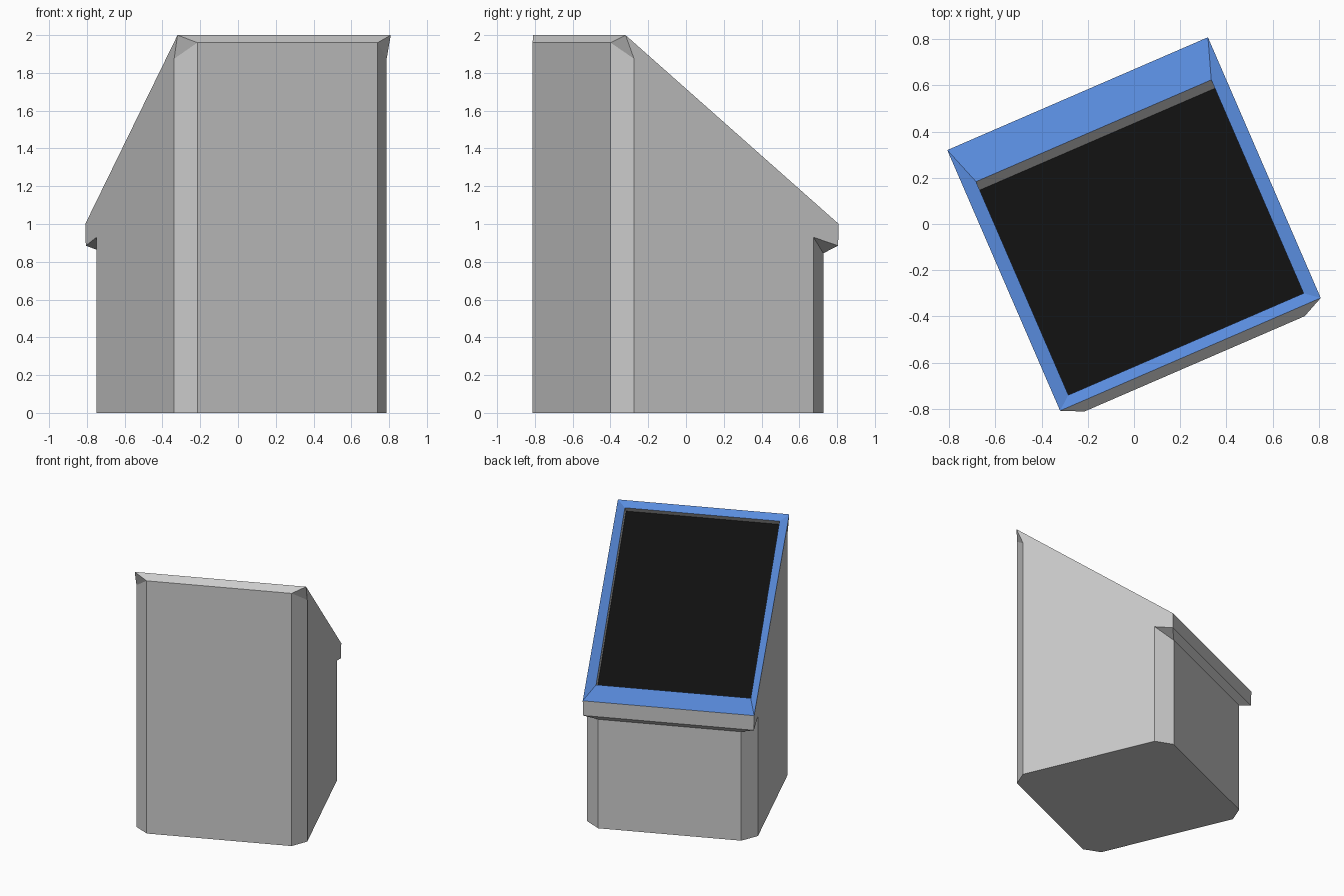
import bpy, bmesh, math

if "Cube" in bpy.data.objects:
    bpy.data.objects.remove(bpy.data.objects["Cube"])

TURN = math.radians(23.4)   # the whole kiosk is turned about z


def material(name, rgb):
    m = bpy.data.materials.new(name)
    m.diffuse_color = (*rgb, 1)
    m.use_nodes = True
    m.node_tree.nodes["Principled BSDF"].inputs["Base Color"].default_value = m.diffuse_color
    return m


def flip(p):
    return (-p[0], p[1], p[2])


def floor(p):
    return (p[0], p[1], 0)


def build(name, faces, mat=None, fix_normals=False):
    mesh = bpy.data.meshes.new(name)
    bm = bmesh.new()
    for f in faces:
        bm.faces.new([bm.verts.new(p) for p in f])
    bmesh.ops.remove_doubles(bm, verts=bm.verts, dist=1e-4)
    if fix_normals:
        bmesh.ops.recalc_face_normals(bm, faces=bm.faces)
    bm.to_mesh(mesh)
    bm.free()
    ob = bpy.data.objects.new(name, mesh)
    ob.rotation_euler.z = TURN
    bpy.context.collection.objects.link(ob)
    if mat:
        mesh.materials.append(mat)
    return ob


def loop4(high, low):
    """Four corners, counter-clockwise from above, from two mirrored points."""
    return [flip(high), high, low, flip(low)]


def band(a, b):
    return [(a[i], a[(i + 1) % 4], b[(i + 1) % 4], b[i]) for i in range(4)]


def across(*pts):
    """Face spanning from the right half to its mirror image."""
    return [*pts, *[flip(p) for p in reversed(pts)]]


# Key points of the right half of the body
high, low = (.615, -.615, 2), (.615, .615, 1)
lip = (.613, .612, .885)
tall_side, tall_face = (.613, -.565, 1.875), (.52, -.66, 1.96)
short_side, short_face = (.613, .47, .93), (.513, .57, .845)

# Body: chamfered pedestal with an overhanging lip on the low edge
right = [
    [high, low, lip, short_side, floor(short_side), floor(tall_side), tall_side],
    [tall_side, tall_face, floor(tall_face), floor(tall_side)],
    [tall_side, tall_face, high],
    [short_side, short_face, floor(short_face), floor(short_side)],
    [short_side, short_face, lip],
]
left = [[flip(p) for p in reversed(f)] for f in right]
middle = [
    across(high, tall_face),
    across(tall_face, floor(tall_face)),
    across(low, lip),
    across(lip, short_face),
    across(short_face, floor(short_face)),
    across(floor(tall_face), floor(tall_side), floor(short_side), floor(short_face)),
]
build("kiosk_body", right + left + middle, fix_normals=True)

# Sloping bezel, recess walls and screen
outer = loop4(high, low)
inner = loop4((.555, -.567, 1.963), (.555, .44, 1.05))
sunk = [(x, y - .04, z - .044) for x, y, z in inner]
build("screen_bezel", band(outer, inner), material("blue", (.1, .26, .72)))
build("recess_walls", band(inner, sunk))
build("screen", [sunk], material("black", (.005, .005, .005)))
